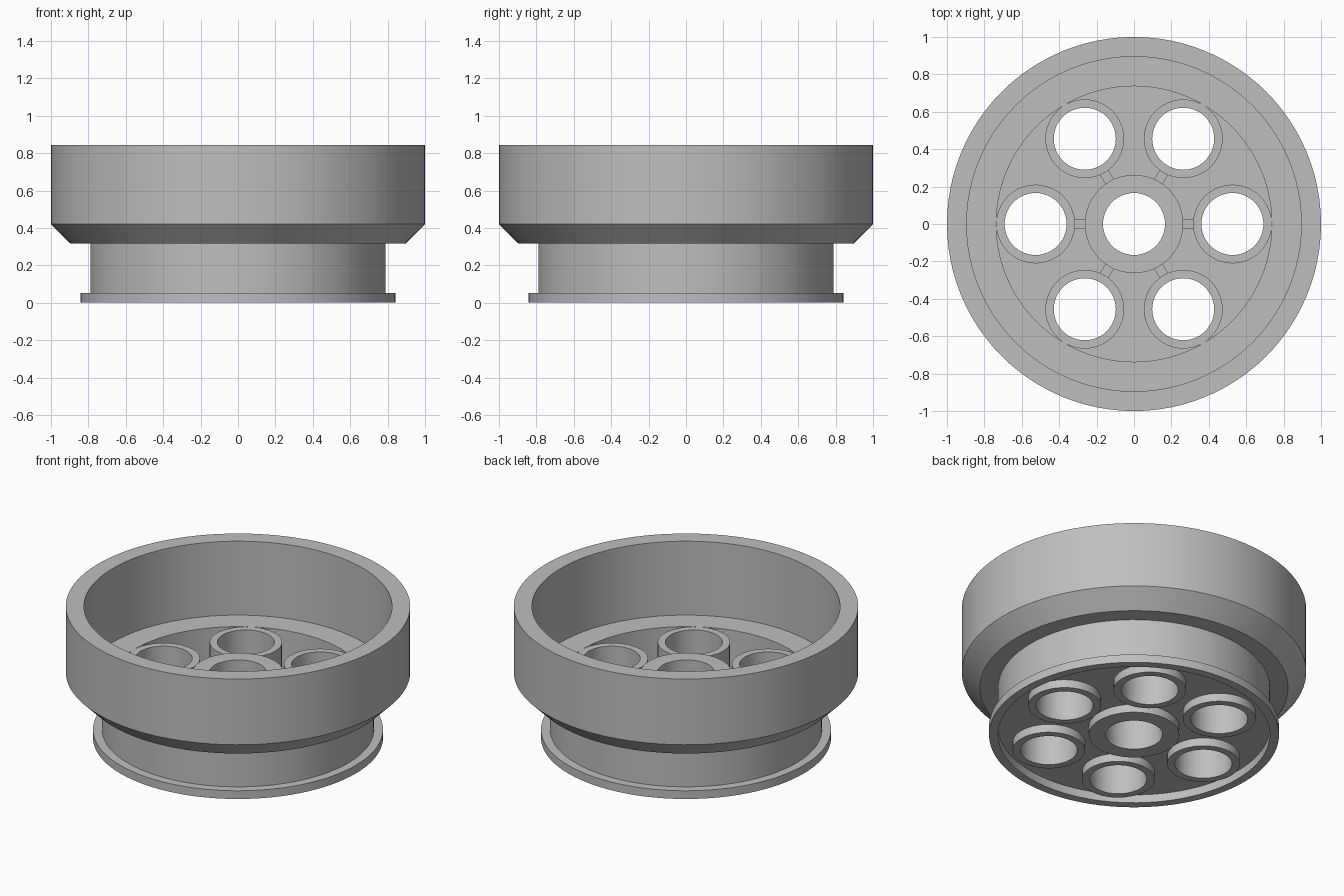
import bpy, bmesh
from math import sin, cos, tau, radians
from mathutils import Matrix

if "Cube" in bpy.data.objects:
    bpy.data.objects.remove(bpy.data.objects["Cube"])

SEGMENTS = 48
U = 1 / 19          # design unit: the rim radius is 19 units
HOLES = [(10 * U * cos(tau * i / 6), 10 * U * sin(tau * i / 6)) for i in range(6)]

grey = bpy.data.materials.new("mid grey")
grey.use_nodes = True
colour = (0.52, 0.52, 0.52, 1)
grey.diffuse_color = colour
grey.node_tree.nodes["Principled BSDF"].inputs["Base Color"].default_value = colour


def add_object(name, bm):
    bmesh.ops.recalc_face_normals(bm, faces=bm.faces)
    mesh = bpy.data.meshes.new(name)
    bm.to_mesh(mesh)
    bm.free()
    mesh.materials.append(grey)
    ob = bpy.data.objects.new(name, mesh)
    bpy.context.collection.objects.link(ob)
    return ob


def lathe(name, profile, x=0, y=0, segments=SEGMENTS):
    """Revolve a closed (radius, height) profile, in design units, about z."""
    bm = bmesh.new()
    rings = []
    for i in range(segments):
        a = tau * i / segments
        rings.append([bm.verts.new((x + r * U * cos(a), y + r * U * sin(a), z * U))
                      for r, z in profile])
    n = len(profile)
    for i in range(segments):
        a, b = rings[i], rings[(i + 1) % segments]
        for j in range(n):
            k = (j + 1) % n
            if profile[j][0] or profile[k][0]:
                bm.faces.new((a[j], b[j], b[k], a[k]))
    bmesh.ops.remove_doubles(bm, verts=bm.verts, dist=1e-5)
    return add_object(name, bm)


def tube(name, outer, top, x=0, y=0):
    return lathe(name, [(3.15, 0), (outer, 0), (outer, top), (3.15, top)], x, y)


def smooth(ob):
    bpy.ops.object.select_all(action='DESELECT')
    ob.select_set(True)
    bpy.context.view_layer.objects.active = ob
    bpy.ops.object.shade_smooth_by_angle(angle=radians(30))


# Wheel body: flange, neck, chamfered rim, deep bore, ledge and thin floor
body = lathe("wheel_body", [
    (0, 1), (15, 1), (15, 0), (16, 0), (16, 1), (15, 1.01), (15, 6), (17, 6), (19, 8),
    (19, 16), (17, 16), (17, 7), (14, 7), (14, 2), (0, 2)], segments=96)

# Openings through the floor, hidden inside the tube walls
bm = bmesh.new()
for x, y in HOLES + [(0, 0)]:
    bmesh.ops.create_cone(bm, cap_ends=True, segments=SEGMENTS, radius1=3.5 * U,
                          radius2=3.5 * U, depth=6 * U,
                          matrix=Matrix.Translation((x, y, 1.5 * U)))
cutter = add_object("hole_cutter", bm)
cutter.hide_render = True
cut = body.modifiers.new("holes", 'BOOLEAN')
cut.operation = 'DIFFERENCE'
cut.solver = 'EXACT'
cut.object = cutter
bpy.context.view_layer.objects.active = body
bpy.ops.object.modifier_apply(modifier=cut.name)
bpy.data.objects.remove(cutter)
smooth(body)

# Central hub and the ring of six tubes
smooth(tube("hub", 5, 8))
for i, (x, y) in enumerate(HOLES):
    smooth(tube(f"tube_{i + 1}", 4, 7, x, y))

# Short ribs joining the hub to each tube
for i in range(6):
    bm = bmesh.new()
    bmesh.ops.create_cube(bm, size=1, matrix=Matrix.Rotation(tau * i / 6, 4, 'Z')
                          @ Matrix.Translation((5.5 * U, 0, 3.75 * U))
                          @ Matrix.Diagonal((1.7 * U, U, 4.5 * U, 1)))
    add_object(f"rib_{i + 1}", bm)
